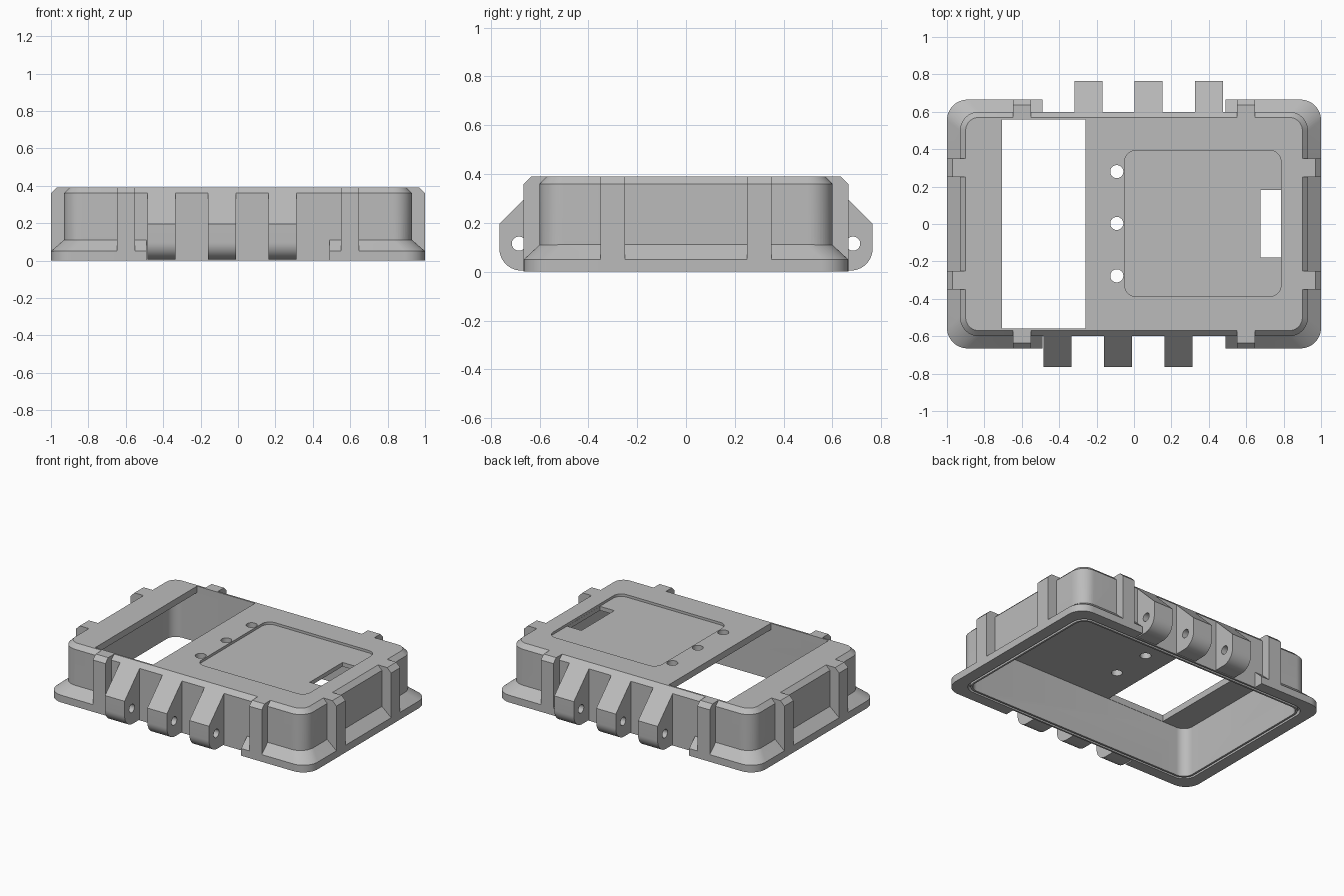
import bpy, bmesh, math

old = bpy.data.objects.get("Cube")
if old:
    bpy.data.objects.remove(old, do_unlink=True)

grey = bpy.data.materials.new("plain grey")
grey.use_nodes = True
COLOUR = (0.5, 0.5, 0.5, 1)
grey.diffuse_color = COLOUR
grey.node_tree.nodes["Principled BSDF"].inputs["Base Color"].default_value = COLOUR


def add_object(name, bm):
    bmesh.ops.recalc_face_normals(bm, faces=bm.faces)
    mesh = bpy.data.meshes.new(name)
    bm.to_mesh(mesh)
    bm.free()
    mesh.materials.append(grey)
    obj = bpy.data.objects.new(name, mesh)
    bpy.context.collection.objects.link(obj)
    return obj


def rounded_outline(hx, hy, r, steps=12):
    pts = []
    for k, (sx, sy) in enumerate([(1, 1), (-1, 1), (-1, -1), (1, -1)]):
        for i in range(steps + 1):
            a = math.pi / 2 * (k + i / steps)
            pts.append((sx * (hx - r) + r * math.cos(a), sy * (hy - r) + r * math.sin(a)))
    return pts


def loft(name, sections, cx=0, cy=0):
    """Stack rounded rectangles given as (half x, half y, radius, z)."""
    bm = bmesh.new()
    rings = [[bm.verts.new((x + cx, y + cy, z)) for x, y in rounded_outline(hx, hy, r)]
             for hx, hy, r, z in sections]
    n = len(rings[0])
    for a, b in zip(rings, rings[1:]):
        for i in range(n):
            bm.faces.new((a[i], a[(i + 1) % n], b[(i + 1) % n], b[i]))
    bm.faces.new(rings[0][::-1])
    bm.faces.new(rings[-1])
    return add_object(name, bm)


def extrude(name, profile, start, end, place):
    """Extrude a 2D profile; place maps (u, v, w) to a position."""
    bm = bmesh.new()
    a, b = ([bm.verts.new(place(u, v, w)) for u, v in profile] for w in (start, end))
    n = len(profile)
    for i in range(n):
        bm.faces.new((a[i], a[(i + 1) % n], b[(i + 1) % n], b[i]))
    bm.faces.new(a[::-1])
    bm.faces.new(b)
    return add_object(name, bm)


def box(name, x0, x1, y0, y1, z0, z1):
    return extrude(name, [(x0, y0), (x1, y0), (x1, y1), (x0, y1)], z0, z1,
                   lambda u, v, w: (u, v, w))


def circle(cx, cy, r, n=32):
    return [(cx + r * math.cos(2 * math.pi * i / n), cy + r * math.sin(2 * math.pi * i / n))
            for i in range(n)]


def combine(target, tool, operation):
    mod = target.modifiers.new(operation, "BOOLEAN")
    mod.operation, mod.solver, mod.object = operation, "EXACT", tool
    bpy.context.view_layer.objects.active = target
    bpy.ops.object.modifier_apply(modifier=mod.name)
    bpy.data.objects.remove(tool, do_unlink=True)


# Main shell with a chamfered top edge
case = loft("case_shell", [(0.93, 0.6, 0.1, 0), (0.93, 0.6, 0.1, 0.36), (0.9, 0.57, 0.07, 0.39)])

# Sloped bottom flange, interrupted along the lugs
flange = loft("flange", [(1, 0.665, 0.11, 0), (1, 0.665, 0.11, 0.05),
                         (0.925, 0.595, 0.1, 0.115)])
for s in (-1, 1):
    combine(flange, box("gap", -0.49, 0.49, s * 0.58, s * 0.9, -0.1, 0.3), "DIFFERENCE")
combine(case, flange, "UNION")


# Chamfered ribs on all four sides
def rib_profile(inner, outer):
    return [(inner, 0), (outer, 0), (outer, 0.36), (outer - 0.03, 0.39), (inner, 0.39)]


for s in (-1, 1):
    for c in (-0.6, 0.6):
        rib = extrude("rib", rib_profile(0.52, 0.665), c - 0.048, c + 0.048,
                      lambda u, v, w: (w, s * u, v))
        combine(case, rib, "UNION")
    for c in (-0.3, 0.3):
        rib = extrude("rib", rib_profile(0.85, 1), c - 0.05, c + 0.05,
                      lambda u, v, w: (s * u, w, v))
        combine(case, rib, "UNION")

# Hinge lugs with rounded lower ends and pin holes
lug_profile = [(0.57, 0.005), (0.57, 0.36), (0.6, 0.36), (0.765, 0.195)]
lug_profile += [(0.675 + 0.09 * math.cos(a), 0.095 - 0.09 * math.sin(a))
                for a in (math.pi / 2 * i / 12 for i in range(13))]
for s, starts in ((-1, (-0.485, -0.16, 0.163)), (1, (-0.318, 0.003, 0.325))):
    place = lambda u, v, w: (w, s * u, v)
    for x in starts:
        lug = extrude("lug", lug_profile, x, x + 0.15, place)
        combine(lug, extrude("pin", circle(0.685, 0.115, 0.029), x - 0.1, x + 0.25, place),
                "DIFFERENCE")
        combine(case, lug, "UNION")

# Hollow interior
combine(case, loft("cavity", [(0.89, 0.56, 0.07, -0.1), (0.89, 0.56, 0.07, 0.345)]), "DIFFERENCE")

# Seal groove in the bottom rim
groove = loft("groove", [(0.918, 0.588, 0.09, -0.05), (0.918, 0.588, 0.09, 0.03)])
combine(groove, loft("core", [(0.903, 0.573, 0.08, -0.1), (0.903, 0.573, 0.08, 0.1)]), "DIFFERENCE")
combine(case, groove, "DIFFERENCE")

# Large window, shallow label pocket, small slot and round holes in the top
combine(case, box("window", -0.705, -0.26, -0.558, 0.558, 0.3, 0.5), "DIFFERENCE")
combine(case, loft("pocket", [(0.418, 0.39, 0.06, 0.373), (0.418, 0.39, 0.06, 0.5)], 0.368, 0.003),
        "DIFFERENCE")
combine(case, box("slot", 0.675, 0.785, -0.178, 0.182, 0.3, 0.5), "DIFFERENCE")
for y in (-0.277, 0.003, 0.28):
    combine(case, extrude("hole", circle(-0.092, y, 0.035), 0.3, 0.5, lambda u, v, w: (u, v, w)),
            "DIFFERENCE")

# Smooth the curved corners and keep creases sharp
bpy.ops.object.select_all(action="DESELECT")
case.select_set(True)
bpy.context.view_layer.objects.active = case
bpy.ops.object.shade_smooth_by_angle(angle=math.radians(25))
